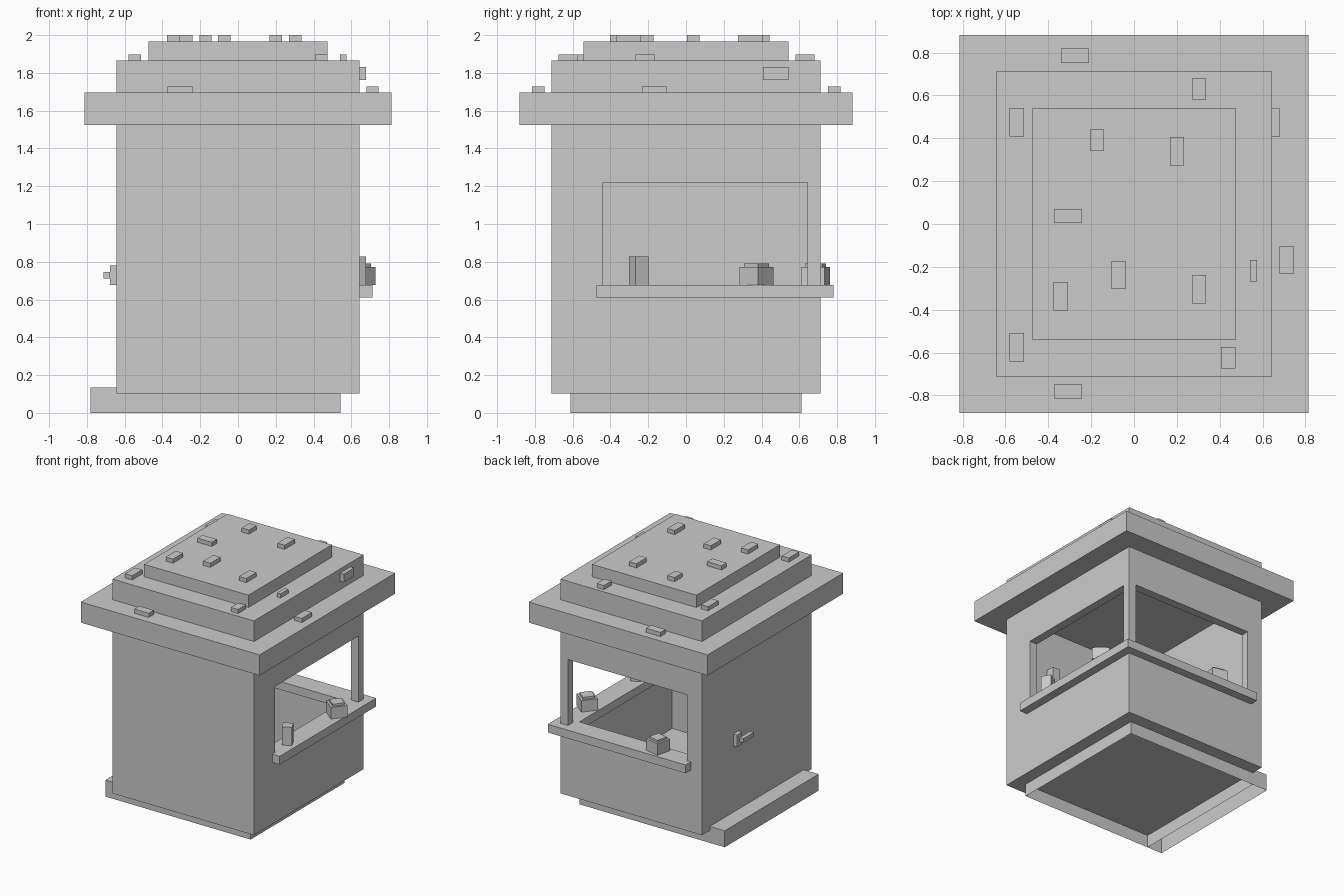
import bpy, bmesh
from math import radians
from mathutils import Matrix

if "Cube" in bpy.data.objects:
    bpy.data.objects.remove(bpy.data.objects["Cube"])

U = 2 / 59  # the model sits on a block grid, 59 units tall


def new_object(name, bm):
    mesh = bpy.data.meshes.new(name)
    bm.to_mesh(mesh)
    bm.free()
    ob = bpy.data.objects.new(name, mesh)
    bpy.context.collection.objects.link(ob)
    return ob


def box(name, x, y, z, s=U, open_bottom=False):
    """Box from (min, max) ranges, in grid units by default."""
    bm = bmesh.new()
    bmesh.ops.create_cube(bm, size=1)
    for v in bm.verts:
        for i, r in enumerate((x, y, z)):
            v.co[i] = (r[0] if v.co[i] < 0 else r[1]) * s
    if open_bottom:
        low = min(v.co.z for v in bm.verts) + 1e-4
        under = [f for f in bm.faces if all(v.co.z < low for v in f.verts)]
        bmesh.ops.delete(bm, geom=under, context='FACES')
    return new_object(name, bm)


def turned_box(name, cx, cy, size, z, angle):
    w, d = size
    ob = box(name, (-w / 2, w / 2), (-d / 2, d / 2), z, 1)
    ob.data.transform(Matrix.Translation((cx, cy, 0)) @ Matrix.Rotation(radians(angle), 4, 'Z'))
    return ob


# Base and door step, both open underneath
box("base", (-19, 16), (-18, 18), (0, 3), open_bottom=True)
box("door_step", (-23, -19), (-18, 18), (0, 4), open_bottom=True)

# Hollow booth with a window on the right and on the back
walls = box("walls", (-19, 19), (-21, 21), (3, 45))
cutters = [
    box("room_cutter", (-17, 17), (-19, 19), (4, 46)),
    box("side_window_cutter", (10, 22), (-13, 19), (19, 36)),
    box("back_window_cutter", (-15, 17), (10, 24), (19, 36)),
]
for c in cutters:
    mod = walls.modifiers.new(c.name, 'BOOLEAN')
    mod.operation, mod.solver, mod.object = 'DIFFERENCE', 'EXACT', c
    c.hide_render = True
    c.hide_set(True)

# L-shaped counter running through both windows
bm = bmesh.new()
outline = [(21, -14), (21, 23), (-16, 23), (-16, 18), (16, 18), (16, -14)]
face = bm.faces.new([bm.verts.new((x * U, y * U, 18 * U)) for x, y in outline])
ext = bmesh.ops.extrude_face_region(bm, geom=[face], use_keep_orig=True)["geom"]
bmesh.ops.translate(bm, vec=(0, 0, 2 * U), verts=[g for g in ext if isinstance(g, bmesh.types.BMVert)])
bmesh.ops.recalc_face_normals(bm, faces=bm.faces)
new_object("counter", bm)

# Stepped roof
for name, hx, hy, z in (("roof_eave", 24, 26, (45, 50)),
                        ("roof_middle", 19, 21, (50, 55)),
                        ("roof_top", 14, 16, (55, 58))):
    box(name, (-hx, hx), (-hy, hy), z)

# Small raised shingles: centre x, centre y, width, depth per roof level
S, L = 0.066, 0.132
shingles = {
    58: [(-.172, .391, S, .10), (.20, .340, S, L), (-.308, .038, L, S),
         (-.072, -.238, S, L), (.303, -.305, S, L), (-.342, -.337, S, L)],
    55: [(-.547, .475, S, L), (-.547, -.575, S, L), (.44, -.625, S, .10),
         (.303, .63, S, .10), (.558, -.218, .034, .10)],
    50: [(-.275, .785, L, S), (-.308, -.781, L, S), (.712, -.168, S, L)],
}
for level, items in shingles.items():
    for i, (x, y, w, d) in enumerate(items):
        turned_box(f"shingle_{level}_{i}", x, y, (w, d), (level * U, (level + 1) * U), 0)
box("shingle_side", (19, 20), (12, 16), (52, 54))

# Door handle
box("handle_plate", (-20, -19), (7, 9), (20, 23))
box("handle_lever", (-21, -20), (4, 8), (21, 22))

# Small fitting on the inside of the front wall
box("wall_fitting", (7, 9), (-19, -17), (31, 35))

# Goods on the counter
top = 20 * U
turned_box("carton", .627, -.25, (.076, .078), (top, .828), 27)
for name, x, y, a in (("side_package", .638, .373, -39), ("back_package", -.225, .685, -13)):
    turned_box(name, x, y, (.128, .128), (top, .773), a)
    turned_box(name + "_lid", x, y, (.093, .093), (.773, .79), a)
